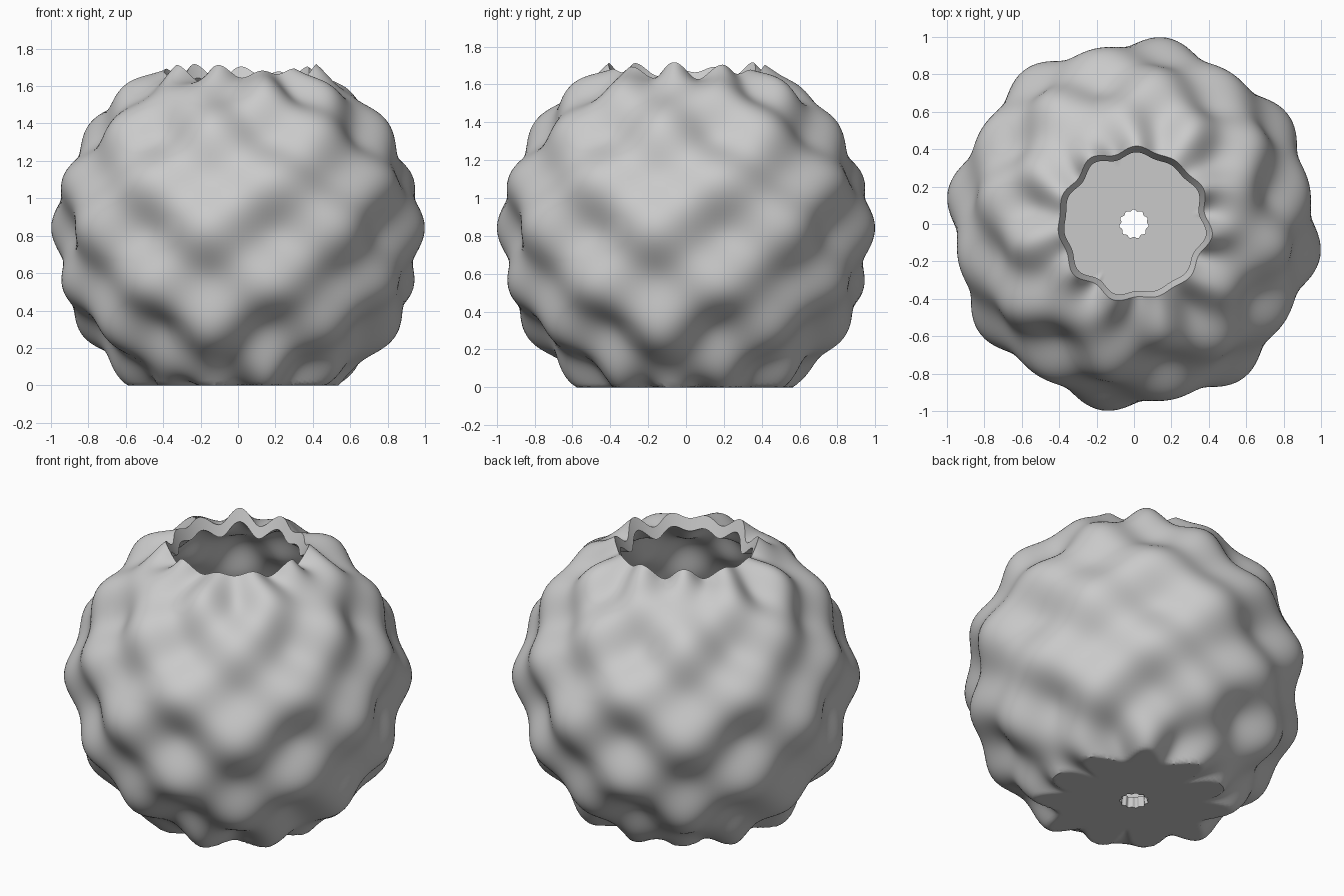
import bpy, bmesh
from math import sin, cos, pi, radians

cube = bpy.data.objects.get("Cube")
if cube:
    bpy.data.objects.remove(cube, do_unlink=True)

SEGMENTS, ROWS = 220, 110
CENTRE, RADIUS = 0.81, 0.955
RIM, DRAIN = radians(65), radians(-85.2)
WALL, FLOOR = 0.92, 0.065


def relief(theta, lat):
    """Diamond net of bumps round the belly, turning into flutes near the poles."""
    column = cos(8 * (theta + radians(10)))
    bumps = 0.052 * cos(lat) ** 0.6 * column * cos(10.4 * (lat - radians(1)))
    swell = 0.012 * cos(lat) * (column + cos(10 * (lat - radians(13))))
    depth = 0.045 if lat > 0 else 0.065
    flutes = depth * sin(lat) ** 4 * cos(11 * (theta + radians(8)))
    return 1 + bumps + swell + flutes


def shell_point(theta, lat, scale, floor):
    r = RADIUS * relief(theta, lat) * scale
    z = max(floor, CENTRE + r * sin(lat))
    return (r * cos(lat) * cos(theta), r * cos(lat) * sin(theta), z)


def ring(bm, lat, scale, floor):
    return [bm.verts.new(shell_point(2 * pi * i / SEGMENTS, lat, scale, floor))
            for i in range(SEGMENTS)]


# Profile: outer wall from rim to drain hole, then back up the inner wall
lats = [RIM + (DRAIN - RIM) * j / ROWS for j in range(ROWS + 1)]
bm = bmesh.new()
rings = [ring(bm, a, 1, 0) for a in lats]
rings += [ring(bm, a, WALL, FLOOR) for a in reversed(lats)]

# Bridge neighbouring rings, closing the loop across the rim
for a, b in zip(rings, rings[1:] + rings[:1]):
    for i in range(SEGMENTS):
        k = (i + 1) % SEGMENTS
        bm.faces.new((a[i], b[i], b[k], a[k]))
bmesh.ops.recalc_face_normals(bm, faces=bm.faces)

# Centre the pot on its own outline
for axis in (0, 1):
    values = [v.co[axis] for v in bm.verts]
    middle = (max(values) + min(values)) / 2
    for v in bm.verts:
        v.co[axis] -= middle

mesh = bpy.data.meshes.new("bumpy_planter")
bm.to_mesh(mesh)
bm.free()
pot = bpy.data.objects.new("bumpy_planter", mesh)
bpy.context.collection.objects.link(pot)

# Plain grey clay
colour = (0.59, 0.59, 0.59, 1)
clay = bpy.data.materials.new("grey_clay")
clay.use_nodes = True
clay.diffuse_color = colour
clay.node_tree.nodes["Principled BSDF"].inputs["Base Color"].default_value = colour
mesh.materials.append(clay)

bpy.ops.object.select_all(action="DESELECT")
pot.select_set(True)
bpy.context.view_layer.objects.active = pot
bpy.ops.object.shade_smooth_by_angle(angle=radians(35))
